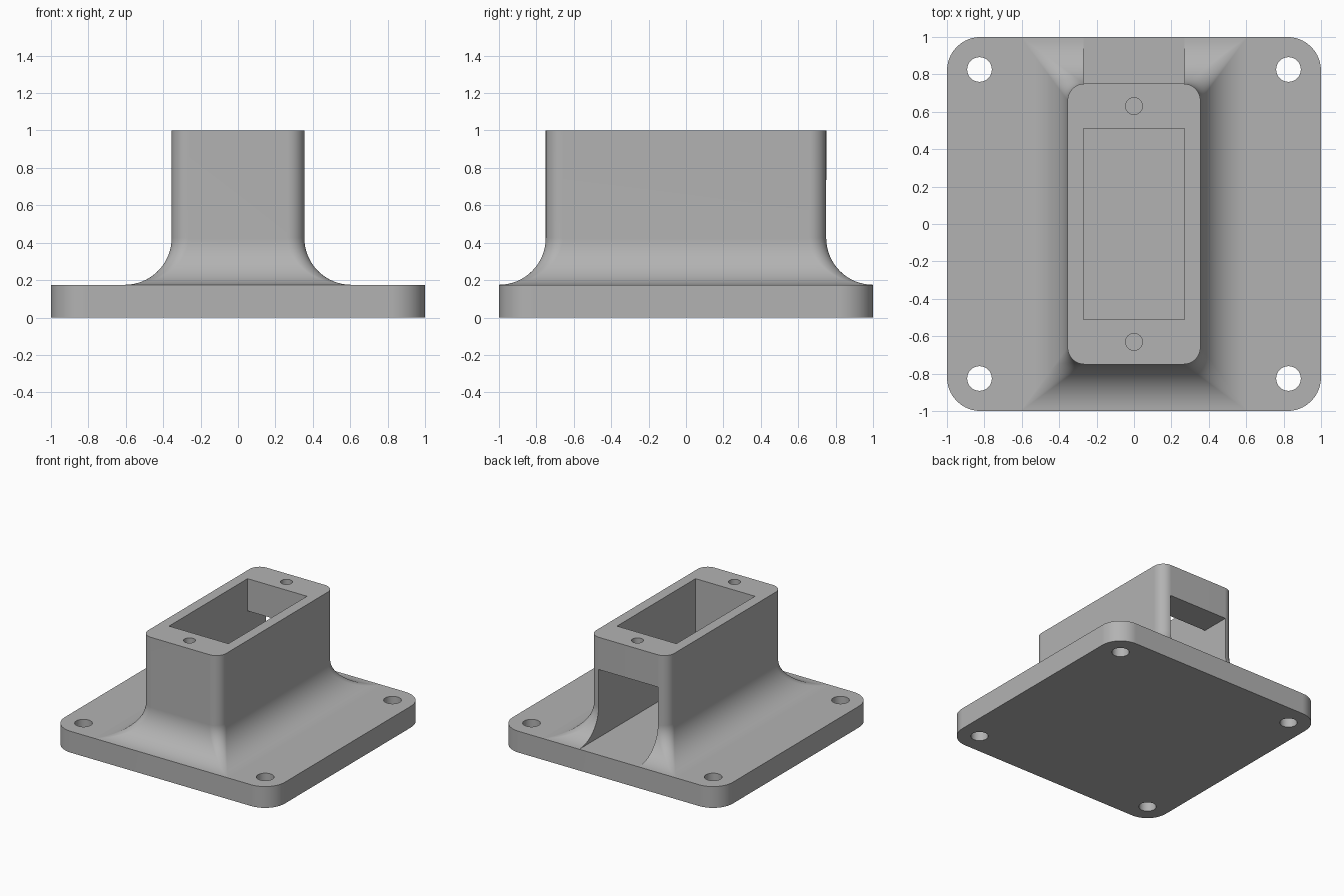
import bpy, bmesh, math
from mathutils import Vector

if "Cube" in bpy.data.objects:
    bpy.data.objects.remove(bpy.data.objects["Cube"], do_unlink=True)

PLATE_TOP, TOP, FILLET = 0.175, 1.0, 0.25
HALF_X, HALF_Y, CORNER = 0.355, 0.75, 0.09

grey = bpy.data.materials.new("plain grey")
grey.use_nodes = True
grey.diffuse_color = (0.45, 0.45, 0.45, 1)
grey.node_tree.nodes["Principled BSDF"].inputs["Base Color"].default_value = (0.45, 0.45, 0.45, 1)


def rounded_ring(hx, hy, r, z, steps=10):
    """Points of a rounded rectangle, anticlockwise."""
    points = []
    for i, (sx, sy) in enumerate([(1, 1), (-1, 1), (-1, -1), (1, -1)]):
        for k in range(steps + 1):
            a = (i + k / steps) * math.pi / 2
            points.append(Vector((sx * (hx - r) + r * math.cos(a),
                                  sy * (hy - r) + r * math.sin(a), z)))
    return points


def loft(name, rings):
    """Closed solid through equal-length rings."""
    bm = bmesh.new()
    loops = [[bm.verts.new(p) for p in ring] for ring in rings]
    n = len(loops[0])
    for low, high in zip(loops, loops[1:]):
        for i in range(n):
            j = (i + 1) % n
            bm.faces.new((low[i], low[j], high[j], high[i]))
    bm.faces.new(loops[0][::-1])
    bm.faces.new(loops[-1])
    bmesh.ops.recalc_face_normals(bm, faces=bm.faces)
    mesh = bpy.data.meshes.new(name)
    bm.to_mesh(mesh)
    bm.free()
    mesh.materials.append(grey)
    obj = bpy.data.objects.new(name, mesh)
    bpy.context.collection.objects.link(obj)
    return obj


def drill(name, x, y, r, z0, z1):
    """Round cutter."""
    return loft(name, [[Vector((x + r * math.cos(a), y + r * math.sin(a), z))
                        for a in (k * math.tau / 32 for k in range(32))]
                       for z in (z0, z1)])


def activate(obj):
    bpy.ops.object.select_all(action='DESELECT')
    obj.select_set(True)
    bpy.context.view_layer.objects.active = obj


def cut(obj, cutters):
    for cutter in cutters:
        cutter.hide_render = True
        activate(obj)
        mod = obj.modifiers.new("cut", 'BOOLEAN')
        mod.operation, mod.solver, mod.object = 'DIFFERENCE', 'EXACT', cutter
        bpy.ops.object.modifier_apply(modifier=mod.name)
        bpy.data.objects.remove(cutter, do_unlink=True)


def finish(obj):
    activate(obj)
    bpy.ops.object.shade_smooth_by_angle(angle=math.radians(30))
    mod = obj.modifiers.new("flat face normals", 'WEIGHTED_NORMAL')
    mod.keep_sharp = True


# Base plate with four mounting holes
plate = loft("base_plate", [rounded_ring(1, 1, 0.18, z) for z in (0, PLATE_TOP)])
cut(plate, [drill("mounting_hole", sx * 0.826, sy * 0.826, 0.066, -0.1, 0.3)
            for sx in (-1, 1) for sy in (-1, 1)])
finish(plate)

# Tower flaring into the plate, its corners sharpening towards the toe
rings = []
for k in range(17):
    a = k / 16 * math.pi / 2
    out = FILLET * (1 - math.sin(a))
    r = max(CORNER * (1 - out / FILLET), 0.003)
    rings.append(rounded_ring(HALF_X + out, HALF_Y + out, r,
                              PLATE_TOP + FILLET * (1 - math.cos(a))))
rings.append(rounded_ring(HALF_X, HALF_Y, CORNER, TOP))
tower = loft("tower", rings)

# Pocket from the top joined to the passage through the back
profile = [(-0.51, 0.1), (1.1, 0.1), (1.1, 0.735), (0.51, 0.735), (0.51, 1.1), (-0.51, 1.1)]
pocket = loft("pocket", [[Vector((x, y, z)) for y, z in profile] for x in (-0.27, 0.27)])
screw_holes = [drill("screw_hole", 0, sy * 0.63, 0.045, 0.8, 1.1) for sy in (-1, 1)]
cut(tower, [pocket] + screw_holes)
finish(tower)
